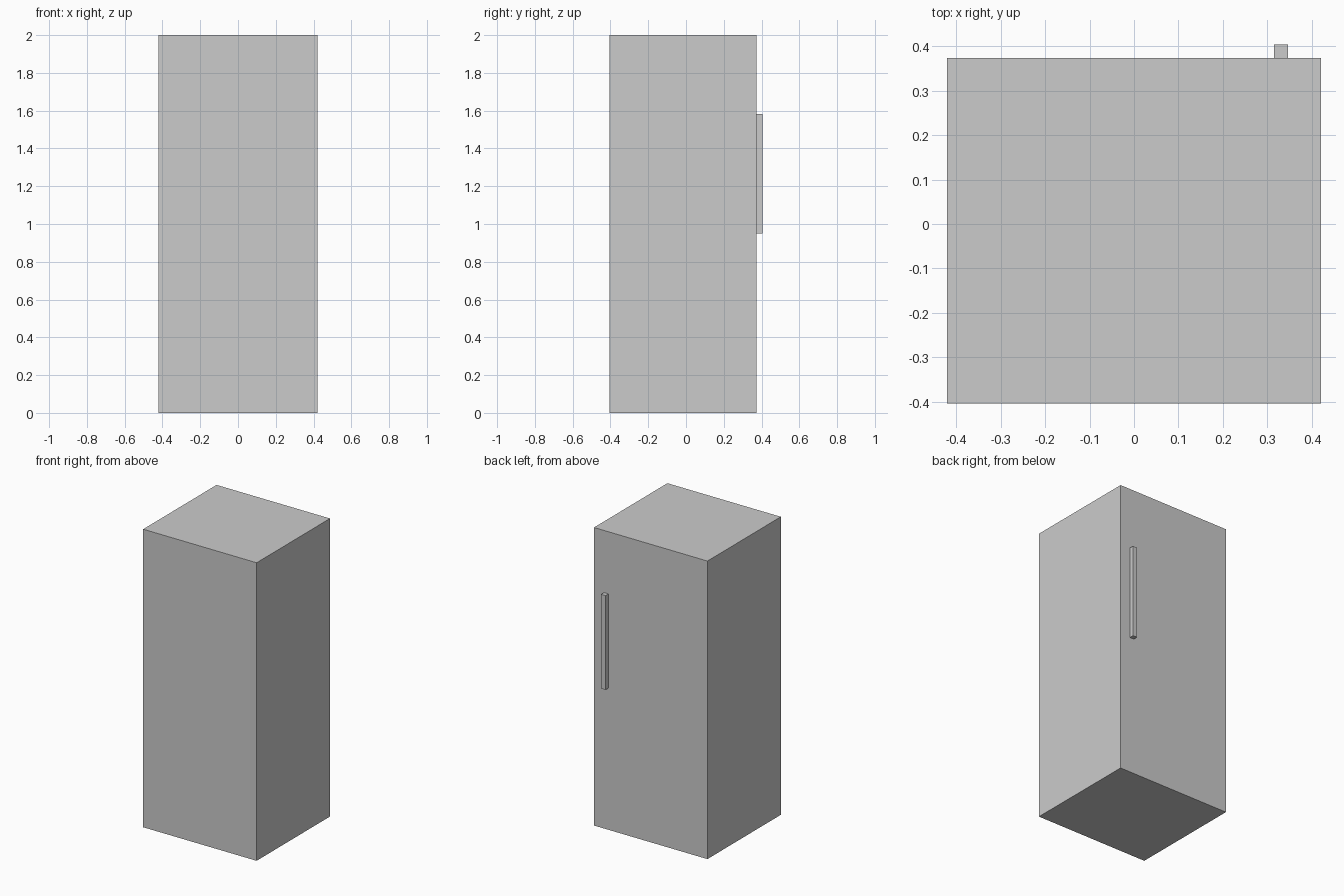
import bpy
from mathutils import Vector

if "Cube" in bpy.data.objects:
    bpy.data.objects.remove(bpy.data.objects["Cube"])


def box(name, low, high):
    """Axis-aligned box between two corners, origin at its centre."""
    low, high = Vector(low), Vector(high)
    bpy.ops.mesh.primitive_cube_add(size=1, location=(low + high) / 2)
    obj = bpy.context.object
    obj.name = obj.data.name = name
    obj.scale = high - low
    bpy.ops.object.transform_apply(location=False, rotation=False, scale=True)
    return obj


# Fridge cabinet
BACK, DOOR_FACE = -0.404, 0.374
box("fridge_body", (-0.421, BACK, 0), (0.421, DOOR_FACE, 2))

# Upright bar handle on the door face
box("door_handle", (0.315, DOOR_FACE, 0.95), (0.347, 0.404, 1.583))
